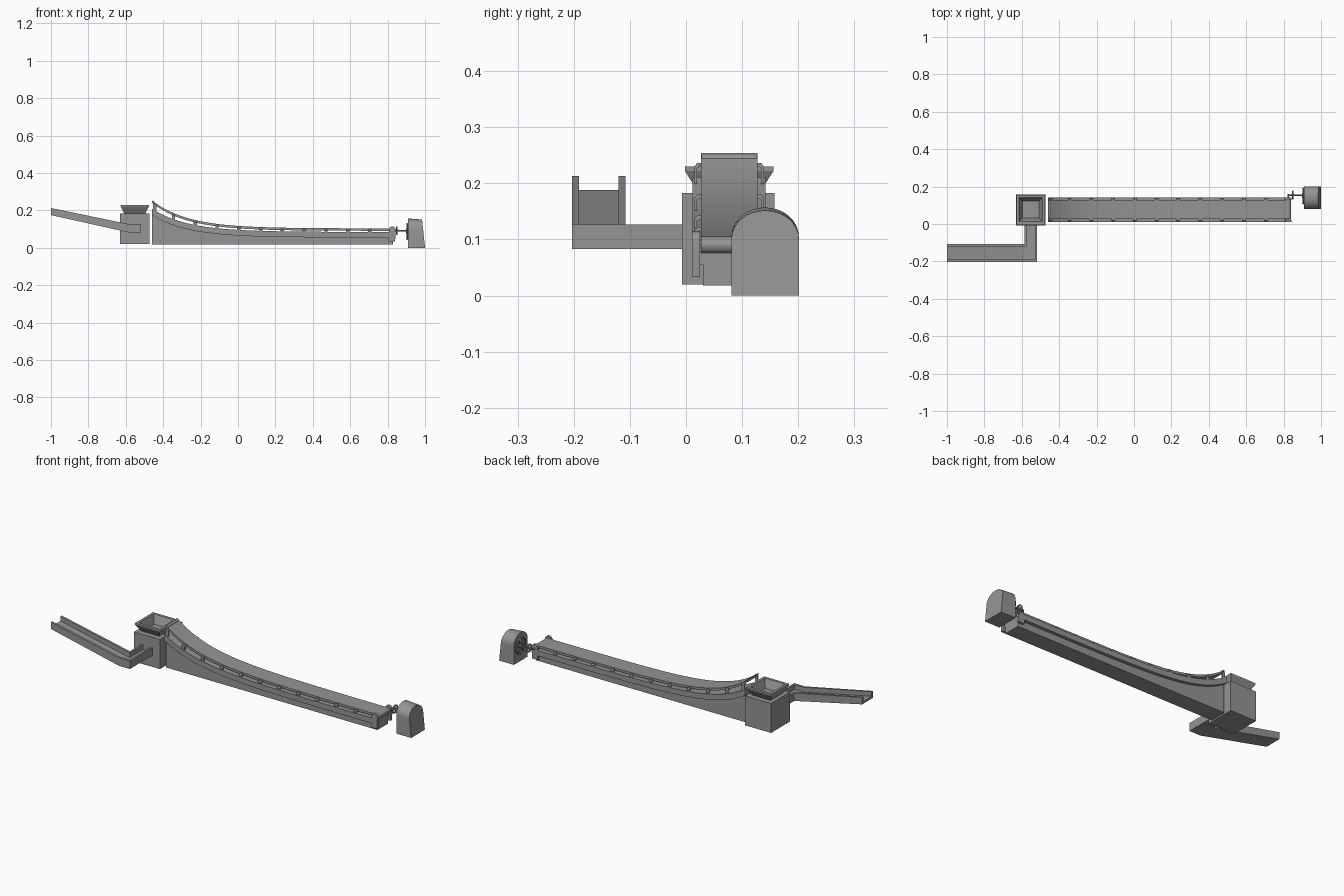
import bpy, bmesh, math
from mathutils import Vector

if "Cube" in bpy.data.objects:
    bpy.data.objects.remove(bpy.data.objects["Cube"])


def mesh_obj(name, bm, smooth=False):
    bmesh.ops.recalc_face_normals(bm, faces=bm.faces)
    me = bpy.data.meshes.new(name)
    bm.to_mesh(me)
    bm.free()
    ob = bpy.data.objects.new(name, me)
    bpy.context.collection.objects.link(ob)
    if smooth:
        bpy.context.view_layer.objects.active = ob
        ob.select_set(True)
        bpy.ops.object.shade_smooth_by_angle(angle=math.radians(35))
        ob.select_set(False)
    return ob


def prism(name, pts, offset, smooth=False):
    """Extrude a closed 3D outline along an offset vector."""
    bm = bmesh.new()
    f = bm.faces.new([bm.verts.new(p) for p in pts])
    r = bmesh.ops.extrude_face_region(bm, geom=[f])
    vs = [v for v in r["geom"] if isinstance(v, bmesh.types.BMVert)]
    bmesh.ops.translate(bm, verts=vs, vec=offset)
    bm.faces.ensure_lookup_table()
    return mesh_obj(name, bm, smooth)


def side(name, xz, y0, y1, smooth=False):
    return prism(name, [(x, y0, z) for x, z in xz], (0, y1 - y0, 0), smooth)


def box(name, x0, x1, y0, y1, z0, z1):
    return side(name, [(x0, z0), (x1, z0), (x1, z1), (x0, z1)], y0, y1)


def rod(name, a, b, r, n=16):
    a, b = Vector(a), Vector(b)
    bpy.ops.mesh.primitive_cylinder_add(vertices=n, radius=r, depth=(b - a).length, location=(a + b) / 2)
    ob = bpy.context.object
    ob.name = name
    ob.rotation_euler = (b - a).to_track_quat('Z', 'Y').to_euler()
    bpy.ops.object.shade_smooth_by_angle(angle=math.radians(40))


def wheel(name, x, y, z, r, t, spokes):
    bpy.ops.mesh.primitive_torus_add(major_radius=r, minor_radius=t, major_segments=24, minor_segments=8,
                                     location=(x, y, z), rotation=(0, math.pi / 2, 0))
    bpy.context.object.name = name
    bpy.ops.object.shade_smooth_by_angle(angle=math.radians(60))
    for i in range(spokes):
        a = 2 * math.pi * i / spokes
        rod(name + "_spoke", (x, y, z), (x, y + r * math.cos(a), z + r * math.sin(a)), t * .8, 8)
    rod(name + "_hub", (x - .007, y, z), (x + .007, y, z), r * .28)


# Shared sweep of the conveyor
X0, X1 = -.46, .83
CY = .077


def curve(base, rise):
    xs = [X0 + (X1 - X0) * (i / 32) ** 1.4 for i in range(33)]
    return [(x, base + rise * math.exp(-(x - X0) / .19)) for x in xs]


top, low, belt = curve(.085, .125), curve(.055, .12), curve(.101, .15)

# Conveyor body and overhanging side band
side("conveyor_body", [(X0, .018), (X1, .018)] + low[::-1], .03, .124, True)
side("conveyor_band", low + top[::-1], .012, .142, True)

# Belt with end rollers
under = [(x, z - .01) for x, z in belt]
side("belt", [(x, z + .003) for x, z in belt] + under[::-1], .027, .127, True)
rod("head_roller", (-.454, .028, .244), (-.454, .126, .244), .007, 16)
rod("tail_roller", (.825, .027, .09), (.825, .127, .09), .015, 24)

# Hooked belt brackets along both sides
for s in (-1, 1):
    for i in range(11):
        x = -.345 + .1165 * i if i < 10 else -.445
        e = math.exp(-(x - X0) / .19)
        zb, zt = .101 + .15 * e, .083 + .125 * e
        pts = [(CY + s * .048, zb - .003), (CY + s * .057, zb - .003), (CY + s * .062, zb - .01),
               (CY + s * .062, zt), (CY + s * .057, zt), (CY + s * .057, zb - .012), (CY + s * .048, zb - .008)]
        prism("belt_bracket", [(x - .009, y, z) for y, z in pts], (.018, 0, 0))
    # Round-topped tail bearing plate
    arc = [(.825 + .018 * math.cos(math.pi * k / 12), .096 + .018 * math.sin(math.pi * k / 12)) for k in range(13)]
    side("tail_plate", [(.805, .033), (.84, .033)] + arc, CY + s * .066, CY + s * .052, True)

# Receiving box with hollow flared hopper
BX, BY = -.552, .077
box("receiving_box", -.63, -.472, -.007, .158, .02, .183)
bm = bmesh.new()
rings = []
for hx, hy, z in ((.056, .054, .183), (.076, .079, .222), (.076, .079, .23), (.062, .064, .23), (.045, .045, .185)):
    rings.append([bm.verts.new((BX + sx * hx, BY + sy * hy, z))
                  for sx, sy in ((-1, -1), (1, -1), (1, 1), (-1, 1))])
for a, b in zip(rings, rings[1:]):
    for k in range(4):
        bm.faces.new((a[k], a[(k + 1) % 4], b[(k + 1) % 4], b[k]))
bm.faces.new(rings[-1])
bm.faces.new(rings[0])
mesh_obj("hopper", bm)

# Inclined feed chute: floor and two walls
XA, XB, XC = -1.0, -.585, -.518
side("chute_floor", [(XA, .175), (XB, .083), (XC, .083), (XC, .1), (XB, .1), (XA, .188)], -.203, -.108)
side("chute_front_wall", [(XA, .175), (XB, .083), (XC, .083), (XC, .127), (XB, .127), (XA, .213)], -.203, -.191)
side("chute_back_wall", [(XA, .175), (XB, .083), (XB, .127), (XA, .213)], -.12, -.108)

# Cross channel into the box
box("cross_floor", XB, XC, -.12, 0, .083, .1)
box("cross_wall_right", XC - .01, XC, -.203, 0, .083, .127)
box("cross_wall_left", XB, XB + .01, -.12, 0, .083, .127)

# Arched drive housing, tapering toward the rear face
bm = bmesh.new()
arch = [(-.06, 0), (.06, 0)] + [(.06 * math.cos(math.pi * k / 16), .105 + .052 * math.sin(math.pi * k / 16))
                                for k in range(17)]
A = [bm.verts.new((.91, .141 + y, z)) for y, z in arch]
B = [bm.verts.new((1 - .1 * z, .141 + y, z * .965)) for y, z in arch]
bm.faces.new(A)
bm.faces.new(B)
for k in range(len(A)):
    n = (k + 1) % len(A)
    bm.faces.new((A[k], A[n], B[n], B[k]))
mesh_obj("drive_housing", bm, True)

# Drive wheels and shaft
wheel("drive_wheel", .904, .15, .088, .042, .004, 6)
wheel("hand_wheel", .85, .155, .092, .02, .004, 4)
rod("drive_shaft", (.83, .155, .092), (.912, .155, .092), .004)
rod("tail_axle", (.825, .127, .092), (.825, .16, .092), .004, 10)

# Dark grey finish
mat = bpy.data.materials.new("dark_grey")
mat.diffuse_color = (.3, .3, .3, 1)
mat.use_nodes = True
mat.node_tree.nodes["Principled BSDF"].inputs["Base Color"].default_value = mat.diffuse_color
for ob in bpy.data.objects:
    ob.data.materials.append(mat)
